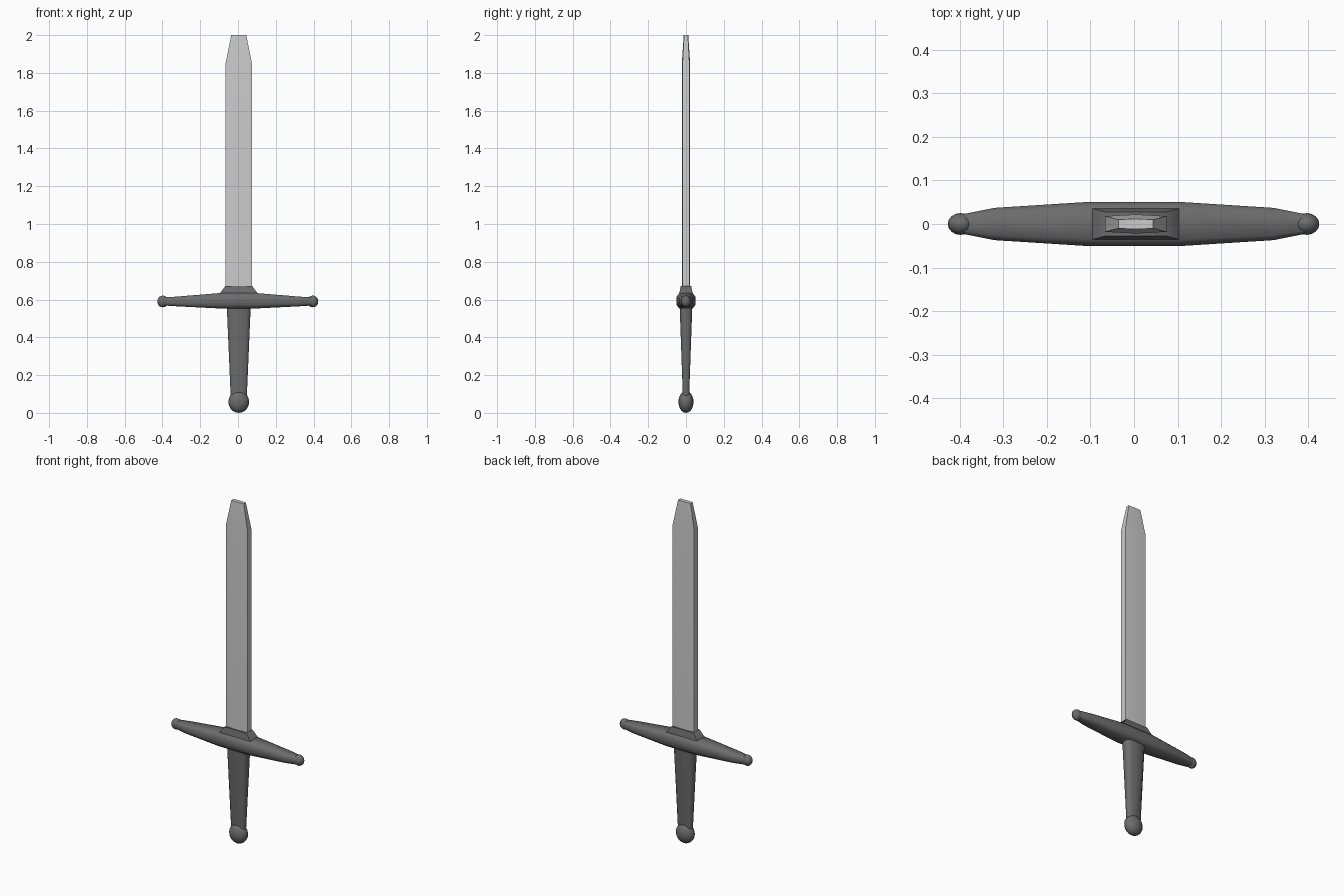
import bpy, bmesh
from math import radians

if "Cube" in bpy.data.objects:
    bpy.data.objects.remove(bpy.data.objects["Cube"])

CX = 0.004  # blade and grip sit a hair right of centre

dark = bpy.data.materials.new("dark_metal")
dark.diffuse_color = (0.15, 0.15, 0.15, 1)
dark.use_nodes = True
dark.node_tree.nodes["Principled BSDF"].inputs["Base Color"].default_value = dark.diffuse_color


def finish(obj, mat, angle):
    """Assign the material and smooth everything flatter than the angle."""
    if mat:
        obj.data.materials.append(mat)
    bpy.ops.object.select_all(action='DESELECT')
    obj.select_set(True)
    bpy.context.view_layer.objects.active = obj
    bpy.ops.object.shade_smooth_by_angle(angle=radians(angle))


def loft(name, rings, mat=dark, angle=60):
    """Skin a closed solid through a list of equal-length point rings."""
    bm = bmesh.new()
    loops = [[bm.verts.new(p) for p in ring] for ring in rings]
    n = len(loops[0])
    for a, b in zip(loops, loops[1:]):
        for i in range(n):
            j = (i + 1) % n
            bm.faces.new((a[i], a[j], b[j], b[i]))
    bm.faces.new(loops[0][::-1])
    bm.faces.new(loops[-1])
    bmesh.ops.recalc_face_normals(bm, faces=bm.faces)
    mesh = bpy.data.meshes.new(name)
    bm.to_mesh(mesh)
    bm.free()
    obj = bpy.data.objects.new(name, mesh)
    bpy.context.collection.objects.link(obj)
    finish(obj, mat, angle)


def octagon(w, d, cw, cd):
    """Rectangle of half sizes w, d with chamfered corners."""
    return [(w, -d + cd), (w, d - cd), (w - cw, d), (-w + cw, d),
            (-w, d - cd), (-w, -d + cd), (-w + cw, -d), (w - cw, -d)]


def ball(name, loc, radii):
    bpy.ops.mesh.primitive_uv_sphere_add(segments=16, ring_count=10, radius=1, location=loc)
    obj = bpy.context.object
    obj.name = name
    obj.scale = radii
    bpy.ops.object.transform_apply(location=False, rotation=False, scale=True)
    finish(obj, dark, 60)


# Blade: blunt edges, shallow central ridge, clipped tip
def blade_ring(w, edge, ridge, z):
    pts = [(w, -edge), (w, edge), (0, ridge), (-w, edge), (-w, -edge), (0, -ridge)]
    return [(CX + x, y, z) for x, y in pts]


loft("blade", [blade_ring(0.07, 0.018, 0.022, 0.64),
               blade_ring(0.07, 0.018, 0.022, 1.85),
               blade_ring(0.040, 0.010, 0.012, 2.0)], None, 30)

# Grip: chamfered bar tapering down to the pommel
loft("grip", [[(CX + x, y, z) for x, y in octagon(w, d, w * 0.3, d * 0.5)]
              for w, d, z in [(0.042, 0.016, 0.07), (0.064, 0.034, 0.58)]])

# Crossguard: chamfered bar, thickest in the middle
stations = [(0.10, 0.051, 0.553, 0.634), (0.32, 0.037, 0.564, 0.616),
            (0.395, 0.022, 0.569, 0.611)]
stations = [(-x, *r) for x, *r in reversed(stations)] + stations
rings = []
for x, d, z0, z1 in stations:
    mid, h = (z0 + z1) / 2, (z1 - z0) / 2
    rings.append([(x, y, mid + z) for y, z in octagon(d, h, d * 0.3, h * 0.5)])
loft("crossguard", rings)

# Collar: sloped block that seats the blade
loft("collar", [[(CX + x, y, z) for x, y in [(w, -d), (w, d), (-w, d), (-w, -d)]]
                for w, d, z in [(0.106, 0.037, 0.625), (0.071, 0.028, 0.672)]])

# Guard end balls and pommel
for side, x in (("left", -0.398), ("right", 0.396)):
    ball("guard_ball_" + side, (x, 0, 0.59), (0.029, 0.025, 0.031))
ball("pommel", (CX, 0, 0.058), (0.055, 0.040, 0.058))
